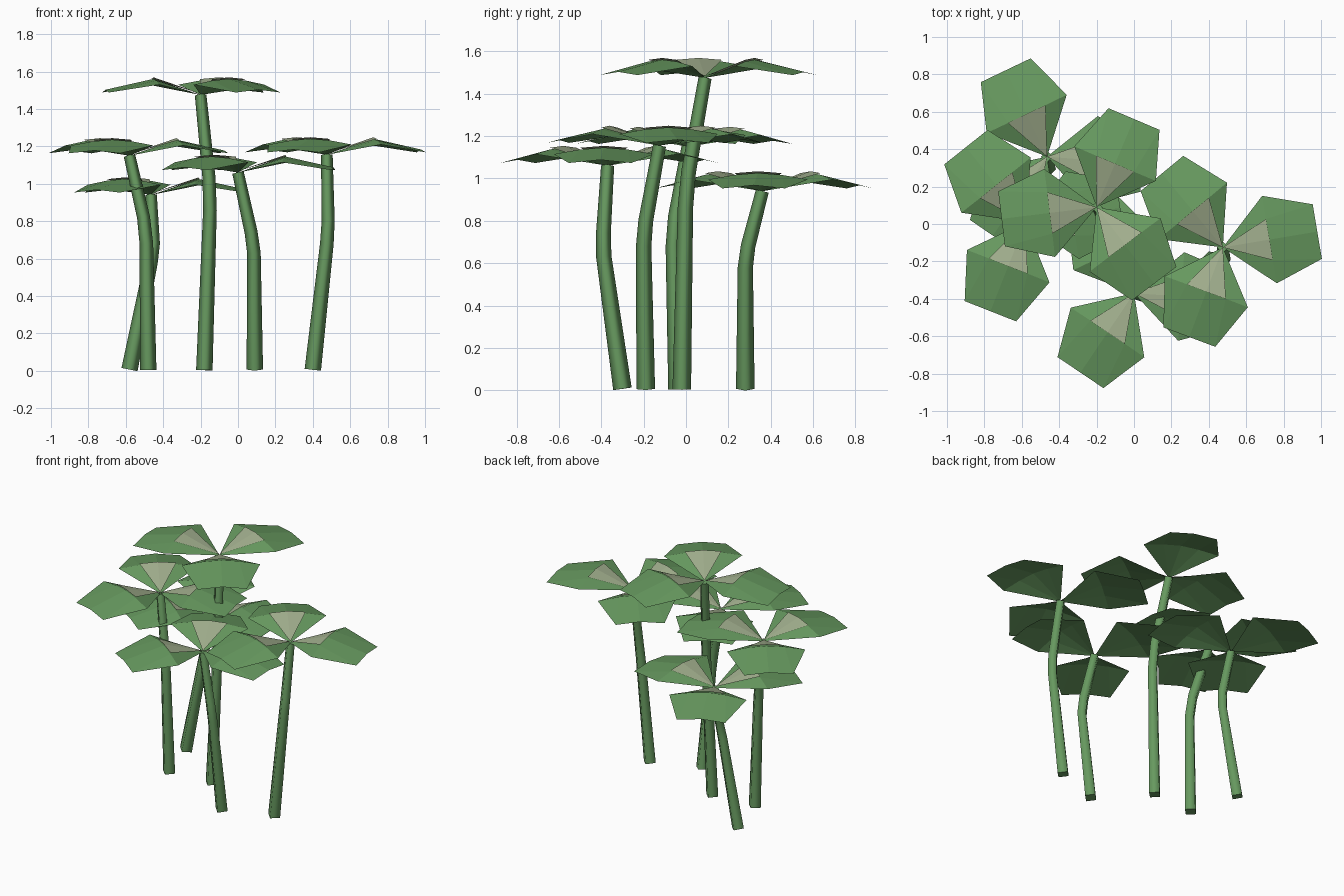
import bpy, bmesh, math
from mathutils import Vector, Matrix

if "Cube" in bpy.data.objects:
    bpy.data.objects.remove(bpy.data.objects["Cube"])


def material(name, rgb):
    m = bpy.data.materials.new(name)
    m.diffuse_color = (*rgb, 1)
    m.use_nodes = True
    m.node_tree.nodes["Principled BSDF"].inputs["Base Color"].default_value = m.diffuse_color
    return m


GREEN = material("leaf green", (0.135, 0.32, 0.115))
PALE = material("pale leaf marking", (0.36, 0.43, 0.27))


def finish(name, bm, mat):
    mesh = bpy.data.meshes.new(name)
    bm.to_mesh(mesh)
    bm.free()
    mesh.materials.append(mat)
    ob = bpy.data.objects.new(name, mesh)
    bpy.context.collection.objects.link(ob)


# stem: tapered, smooth-shaded four-sided tube along a bent path, capped at both ends
def stem(name, path, r0=0.044, r1=0.031, sides=4):
    pts = [Vector(p) for p in path]
    bm = bmesh.new()
    rings = []
    for i, p in enumerate(pts):
        d = (pts[min(i + 1, len(pts) - 1)] - pts[max(i - 1, 0)]).normalized()
        u = Vector((0, 1, 0)).cross(d).normalized()
        v = d.cross(u)
        r = r0 + (r1 - r0) * p.z / pts[-1].z
        rings.append([bm.verts.new(p + r * (math.cos(a) * u + math.sin(a) * v))
                      for a in (2 * math.pi * k / sides for k in range(sides))])
    for lo, hi in zip(rings, rings[1:]):
        for k in range(sides):
            j = (k + 1) % sides
            bm.faces.new((lo[k], lo[j], hi[j], hi[k])).smooth = True
    caps = [bm.faces.new(rings[0][::-1]), bm.faces.new(rings[-1])]
    for e in caps[0].edges[:] + caps[1].edges[:]:
        e.smooth = False
    finish(name, bm, GREEN)


# three leaflets: each rises to a crest, then droops to a blunt tip;
# a pale wedge lies just above the rising part
def leaves(name, centre, angle):
    leaf, mark = bmesh.new(), bmesh.new()
    for n in range(3):
        m = Matrix.Translation(centre) @ Matrix.Rotation(math.radians(angle + 120 * n), 4, 'Z')

        def vert(bm, x, y, z):
            return bm.verts.new(m @ Vector((x, y, z)))
        base, crest, tip = vert(leaf, 0, 0, 0), vert(leaf, 0.253, 0, 0.086), vert(leaf, 0.512, 0, 0.028)
        m_base, m_crest = vert(mark, 0, 0, 0.008), vert(mark, 0.253, 0, 0.094)
        for s in (1, -1):
            inner = vert(leaf, 0.252, 0.111 * s, 0.077)
            side = vert(leaf, 0.253, 0.237 * s, 0.055)
            corner = vert(leaf, 0.512, 0.148 * s, 0.013)
            for f in ((base, inner, crest), (base, side, inner),
                      (side, corner, inner), (inner, corner, tip, crest)):
                leaf.faces.new(f if s < 0 else f[::-1])
            m_inner = vert(mark, 0.252, 0.111 * s, 0.085)
            mark.faces.new((m_base, m_inner, m_crest))
    for bm in (leaf, mark):
        for f in bm.faces:
            f.normal_update()
            if f.normal.z < 0:
                f.normal_flip()
    finish(name + "_leaves", leaf, GREEN)
    finish(name + "_leaf_markings", mark, PALE)


# (leaf direction, stem path from the ground to the leaf centre)
CLOVERS = {
    "back_low": (115.5, [(-0.58, 0.28, 0.007), (-0.465, 0.28, 0.58), (-0.452, 0.293, 0.68), (-0.465, 0.36, 0.94)]),
    "left": (128.5, [(-0.48, -0.04, 0.005), (-0.49, -0.06, 0.68), (-0.505, -0.05, 0.82), (-0.58, 0.01, 1.15)]),
    "tallest": (67, [(-0.18, -0.02, 0.004), (-0.15, -0.003, 0.86), (-0.155, 0.012, 1.03), (-0.20, 0.09, 1.475)]),
    "front": (116, [(0.09, -0.30, 0.007), (0.085, -0.388, 0.63), (0.07, -0.39, 0.74), (0.0, -0.37, 1.06)]),
    "right": (9.5, [(0.40, -0.19, 0.006), (0.475, -0.20, 0.68), (0.482, -0.19, 0.8), (0.475, -0.125, 1.155)]),
}
for key, (angle, path) in CLOVERS.items():
    stem(key + "_stem", path)
    leaves(key, Vector(path[-1]), angle)
